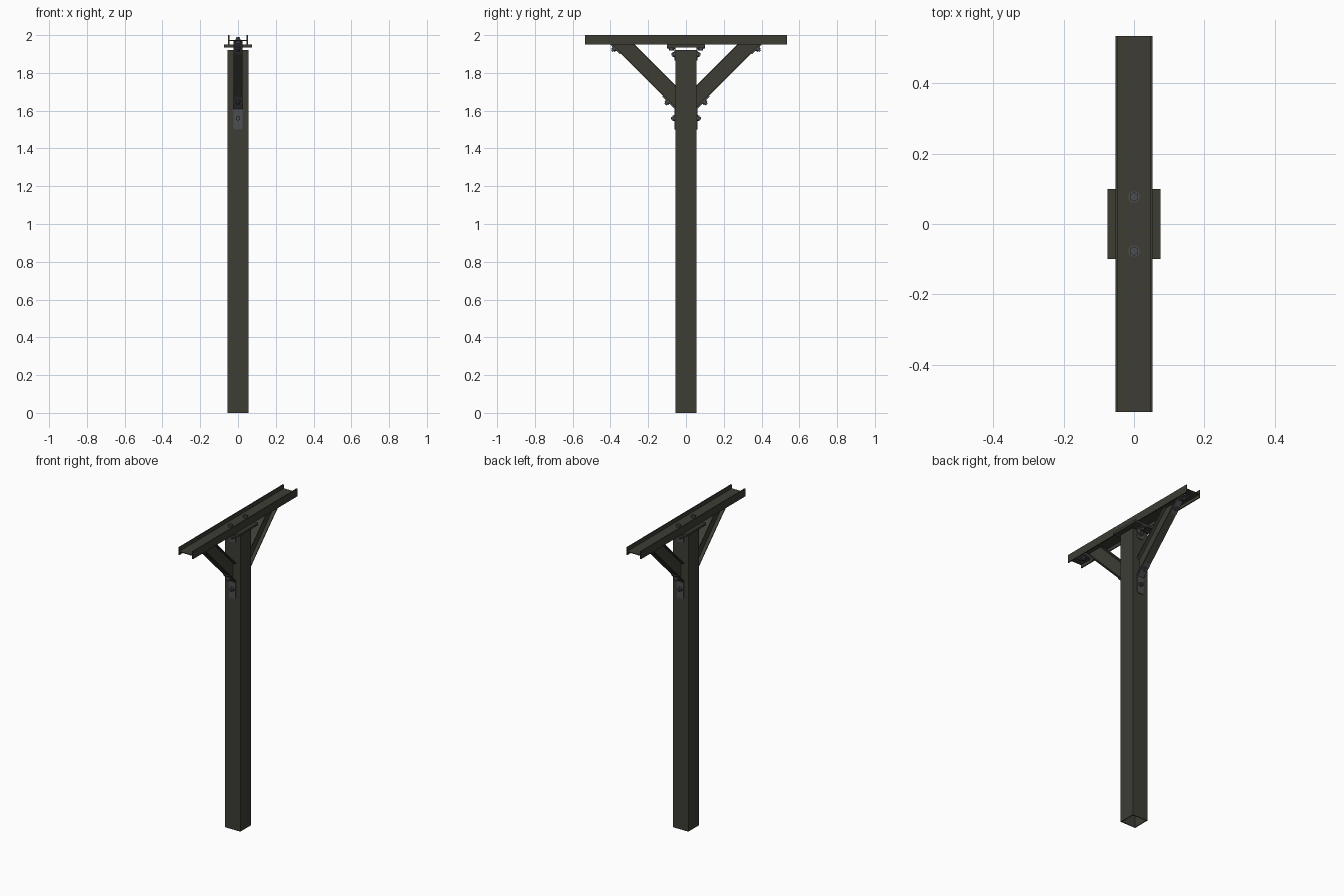
import bpy, bmesh, math
from mathutils import Vector

if "Cube" in bpy.data.objects:
    bpy.data.objects.remove(bpy.data.objects["Cube"])


def material(name, rgb):
    m = bpy.data.materials.new(name)
    m.diffuse_color = (*rgb, 1)
    m.use_nodes = True
    m.node_tree.nodes["Principled BSDF"].inputs["Base Color"].default_value = m.diffuse_color
    return m


OLIVE = material("dark olive steel", (0.047, 0.047, 0.036))
GREY = material("grey hardware", (0.075, 0.077, 0.08))


def finish(bm, name, mat):
    bmesh.ops.recalc_face_normals(bm, faces=bm.faces[:])
    me = bpy.data.meshes.new(name)
    bm.to_mesh(me)
    bm.free()
    me.materials.append(mat)
    ob = bpy.data.objects.new(name, me)
    bpy.context.collection.objects.link(ob)
    return ob


def add_prism(bm, pts, x0, x1, s=1):
    """Extrude a (y, z) outline along x; s = -1 mirrors it in y."""
    a = [bm.verts.new((x0, s * y, z)) for y, z in pts]
    b = [bm.verts.new((x1, s * y, z)) for y, z in pts]
    n = len(pts)
    bm.faces.new(a)
    bm.faces.new(b[::-1])
    for i in range(n):
        j = (i + 1) % n
        bm.faces.new((a[i], b[i], b[j], a[j]))


def add_box(bm, x0, x1, y0, y1, z0, z1):
    add_prism(bm, [(y0, z0), (y1, z0), (y1, z1), (y0, z1)], x0, x1)


def bracket(name, path, s, t=0.005, w=0.0225):
    """Bent flat strip with rounded ends, thickened to the right of its path."""
    p = [Vector(q) for q in path]
    d1, d2 = (p[1] - p[0]).normalized(), (p[2] - p[1]).normalized()
    n1, n2 = Vector((d1.y, -d1.x)), Vector((d2.y, -d2.x))
    m = (n1 + n2) / (1 + n1.dot(n2))
    out = [p[0] + n1 * t, p[1] + m * t, p[2] + n2 * t]
    bm = bmesh.new()
    add_prism(bm, [tuple(q) for q in p + out[::-1]], -w, w, s)
    ends = [e for e in bm.edges if e.calc_length() < t * 1.1]
    bmesh.ops.bevel(bm, geom=ends, offset=0.01, segments=4, affect='EDGES', profile=0.5)
    finish(bm, name, GREY)


def bolt(name, pos, direction, s, tip=0.007):
    """Washer, hex head and thread end, growing from pos along direction (y, z)."""
    bm = bmesh.new()
    start = Vector((0, s * pos[0], pos[1]))
    d = Vector((0, s * direction[0], direction[1])).normalized()
    rot = d.to_track_quat('Z', 'Y').to_matrix()
    h = 0.0
    for radius, height, sides in ((0.016, 0.003, 20), (0.0135, 0.009, 6), (0.007, tip, 14)):
        if height <= 0:
            continue
        r = bmesh.ops.create_cone(bm, cap_ends=True, segments=sides, radius1=radius,
                                  radius2=radius, depth=height)
        for v in r["verts"]:
            v.co = rot @ (v.co + Vector((0, 0, h + height / 2))) + start
        h += height
    finish(bm, name, GREY)


# Hollow square post
P = 0.055
bm = bmesh.new()
ring = [(-P, -P), (P, -P), (P, P), (-P, P)]
lo = [bm.verts.new((x, y, 0)) for x, y in ring]
hi = [bm.verts.new((x, y, 1.922)) for x, y in ring]
for i in range(4):
    j = (i + 1) % 4
    bm.faces.new((lo[i], lo[j], hi[j], hi[i]))
post = finish(bm, "post", OLIVE)
mod = post.modifiers.new("wall", 'SOLIDIFY')
mod.thickness = 0.005
mod.offset = -1
mod.use_even_offset = True

# Top beam: H section lying on its side
L = 0.535
bm = bmesh.new()
for s in (-1, 1):
    x = sorted((s * 0.0525, s * 0.046))
    add_box(bm, x[0], x[1], -L, L, 1.95, 2.0)
add_box(bm, -0.047, 0.047, -L, L, 1.970, 1.975)
finish(bm, "top_beam", OLIVE)

# Bearing plate under the beam
bm = bmesh.new()
add_box(bm, -0.075, 0.075, -0.1, 0.1, 1.935, 1.95)
finish(bm, "bearing_plate", OLIVE)

# Brace lines are z = y + c, cut at the post face and under the beam web
C_LOW, C_HIGH, TOP = 1.557, 1.68, 1.968
FL = 0.008  # flange depth measured along z


def slanted(c0, c1):
    return [(P, P + c0), (TOP - c0, TOP), (TOP - c1, TOP), (P, P + c1)]


for s, side in ((-1, "front"), (1, "back")):
    # I-section diagonal brace
    bm = bmesh.new()
    add_prism(bm, slanted(C_LOW, C_LOW + FL), -0.025, 0.025, s)
    add_prism(bm, slanted(C_HIGH - FL, C_HIGH), -0.025, 0.025, s)
    add_prism(bm, slanted(C_LOW + FL, C_HIGH - FL), -0.003, 0.003, s)
    finish(bm, side + "_brace", OLIVE)

    # Bracket joining brace to post
    bracket(side + "_lower_bracket",
            [(P, 1.5), (P, P + C_LOW), (0.122, 0.122 + C_LOW)], s)
    bolt(side + "_lower_post_bolt", (P + 0.005, 1.56), (1, 0), s)
    bolt(side + "_lower_brace_bolt", (0.0965, 0.0895 + C_LOW), (1, -1), s)

    # Bracket joining brace to beam
    yt = TOP + 0.002 - C_LOW
    bracket(side + "_upper_bracket",
            [(0.345, 0.345 + C_LOW), (yt, TOP + 0.002), (0.49, TOP + 0.002)], s)
    bolt(side + "_upper_brace_bolt", (0.3785, 0.3715 + C_LOW), (1, -1), s)
    bolt(side + "_upper_beam_bolt", (0.452, TOP - 0.003), (0, -1), s, tip=0)

    # Angle bracket joining post to bearing plate, bolted through the beam
    bracket(side + "_head_bracket", [(P, 1.865), (P, 1.935), (0.1, 1.935)], s)
    bolt(side + "_head_post_bolt", (P + 0.005, 1.898), (1, 0), s, tip=0.004)
    bolt(side + "_head_plate_bolt", (0.077, 1.930), (0, -1), s, tip=0)
    bolt(side + "_beam_web_bolt", (0.077, 1.975), (0, 1), s, tip=0.004)
